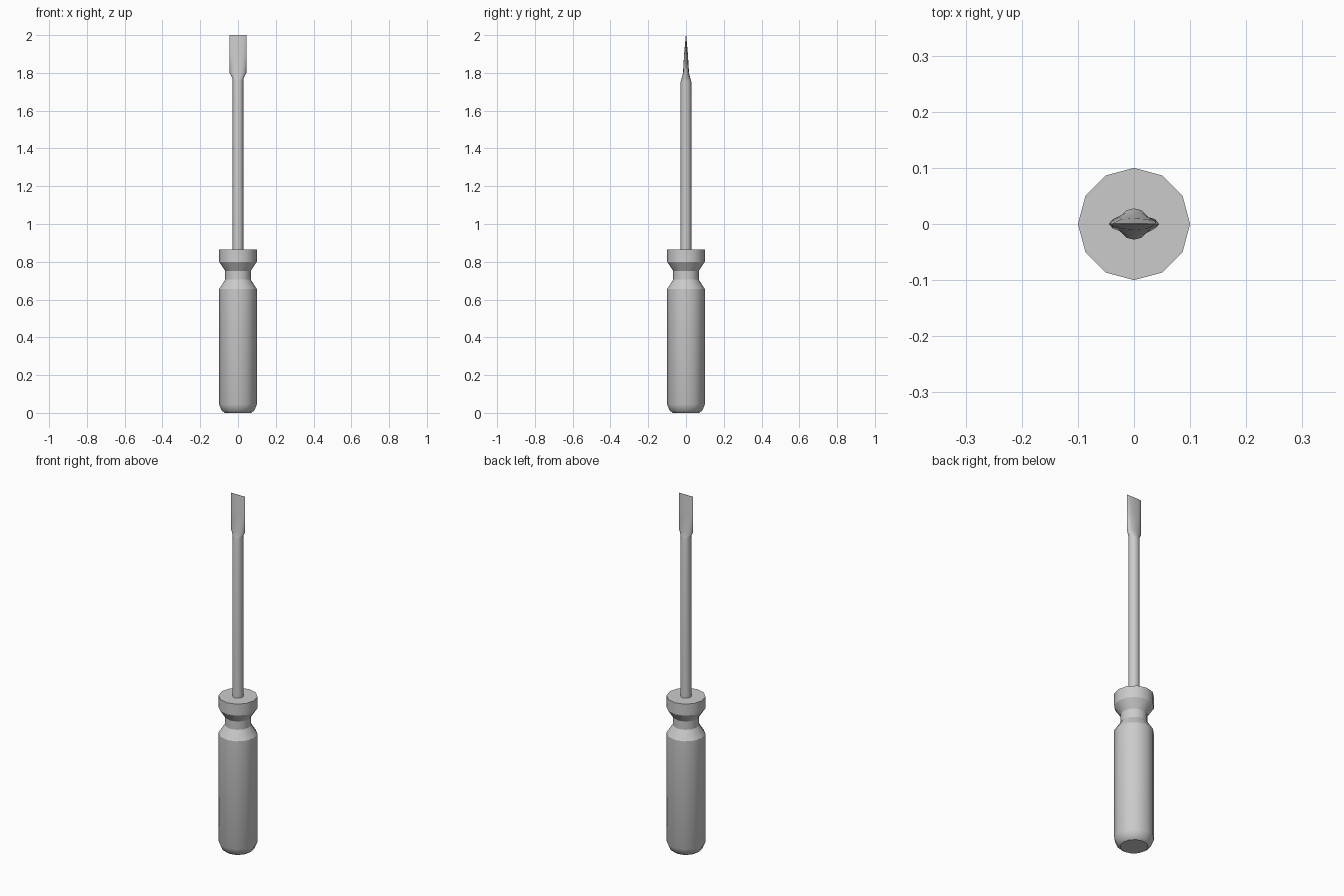
import bpy, bmesh, math

cube = bpy.data.objects.get("Cube")
if cube:
    bpy.data.objects.remove(cube, do_unlink=True)

SIDES = 12

grey = bpy.data.materials.new("light_grey")
grey.use_nodes = True
colour = (0.6, 0.6, 0.6, 1)
grey.diffuse_color = colour
grey.node_tree.nodes["Principled BSDF"].inputs["Base Color"].default_value = colour


def loft(name, rings, angle):
    """Skin a stack of elliptical rings given as (height, half width, half depth)."""
    bm = bmesh.new()
    loops = []
    for z, rx, ry in rings:
        turns = [2 * math.pi * i / SIDES for i in range(SIDES)]
        loops.append([bm.verts.new((rx * math.cos(t), ry * math.sin(t), z)) for t in turns])
    for low, high in zip(loops, loops[1:]):
        for i in range(SIDES):
            j = (i + 1) % SIDES
            bm.faces.new((low[i], low[j], high[j], high[i]))
    bm.faces.new(loops[0][::-1])
    bm.faces.new(loops[-1])
    mesh = bpy.data.meshes.new(name)
    bm.to_mesh(mesh)
    bm.free()
    mesh.materials.append(grey)
    obj = bpy.data.objects.new(name, mesh)
    bpy.context.collection.objects.link(obj)
    bpy.ops.object.select_all(action="DESELECT")
    obj.select_set(True)
    bpy.context.view_layer.objects.active = obj
    bpy.ops.object.shade_smooth_by_angle(angle=math.radians(angle))
    return obj


# Grip with rounded butt, finger groove and collar
grip = [(0, 0.07), (0.012, 0.086), (0.045, 0.1), (0.655, 0.1), (0.705, 0.068),
        (0.752, 0.068), (0.8, 0.1), (0.865, 0.1)]
loft("handle", [(z, r, r) for z, r in grip], 31)

# Round shaft that flares sideways and thins into a flat blade
loft("shaft_and_blade", [
    (0.86, 0.028, 0.028), (1.755, 0.028, 0.028), (1.772, 0.03, 0.023),
    (1.8, 0.044, 0.016), (1.9, 0.045, 0.01), (2.0, 0.045, 0.001)], 50)
